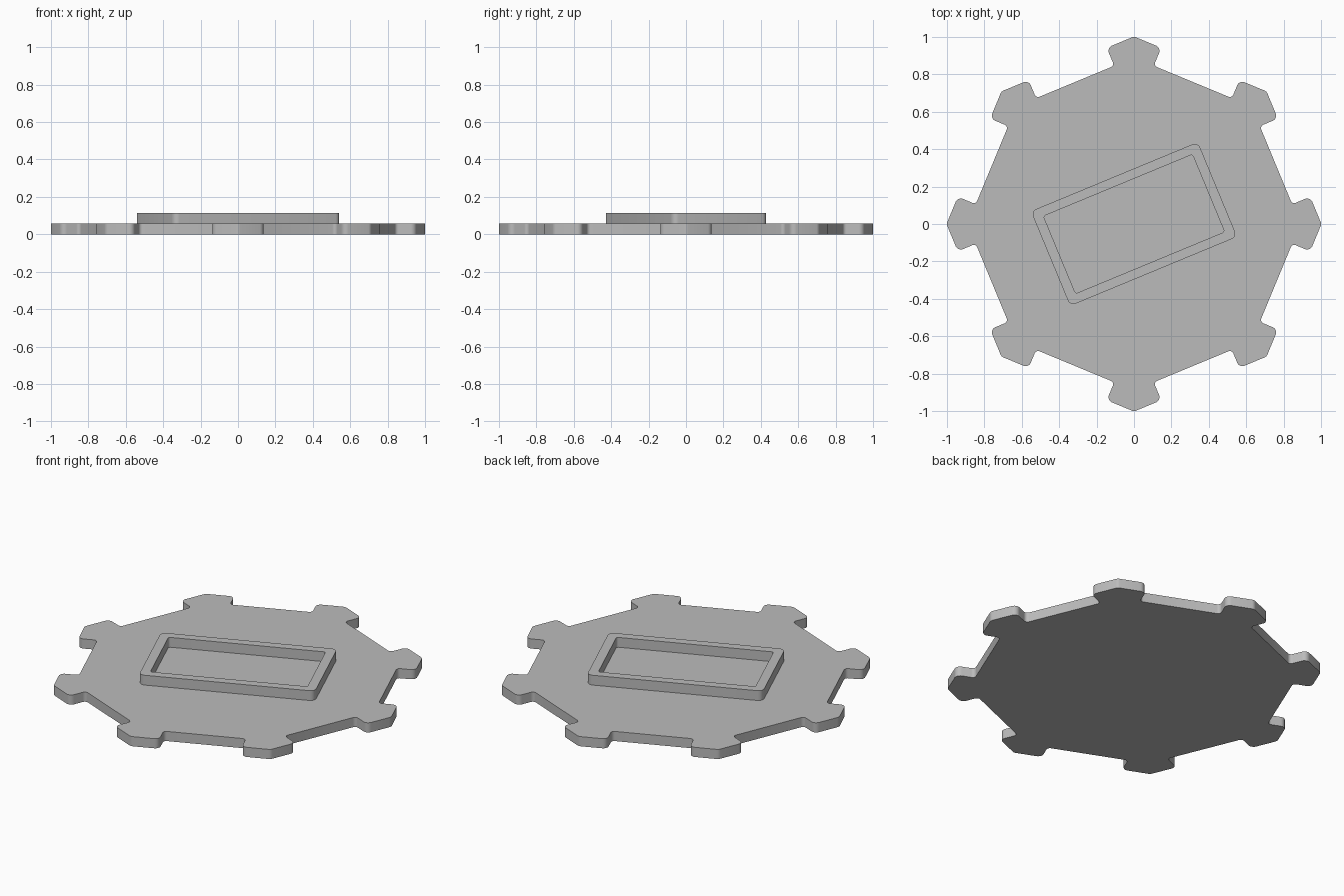
import bpy, bmesh, math
from mathutils import Vector, Matrix

if "Cube" in bpy.data.objects:
    bpy.data.objects.remove(bpy.data.objects["Cube"])

PLATE_TOP, FRAME_TOP = 0.057, 0.115
TILT = math.radians(22.5)

grey = bpy.data.materials.new("plain_grey")
grey.diffuse_color = (0.5, 0.5, 0.5, 1)
grey.use_nodes = True
grey.node_tree.nodes["Principled BSDF"].inputs["Base Color"].default_value = grey.diffuse_color


def fillet(corners, steps=6):
    """Round each (x, y, radius) corner of a closed outline."""
    out = []
    for i, (x, y, r) in enumerate(corners):
        p = Vector((x, y))
        a = (Vector(corners[i - 1][:2]) - p).normalized()
        b = (Vector(corners[(i + 1) % len(corners)][:2]) - p).normalized()
        half = a.angle(b) / 2
        centre = p + (a + b).normalized() * (r / math.sin(half))
        start = p + a * (r / math.tan(half)) - centre
        end = p + b * (r / math.tan(half)) - centre
        turn = math.atan2(start.x * end.y - start.y * end.x, start.dot(end))
        for k in range(steps + 1):
            out.append(centre + Matrix.Rotation(turn * k / steps, 2) @ start)
    return out


def finish(name, bm):
    bmesh.ops.recalc_face_normals(bm, faces=bm.faces)
    mesh = bpy.data.meshes.new(name)
    bm.to_mesh(mesh)
    bm.free()
    mesh.materials.append(grey)
    obj = bpy.data.objects.new(name, mesh)
    bpy.context.collection.objects.link(obj)
    bpy.ops.object.select_all(action='DESELECT')
    obj.select_set(True)
    bpy.context.view_layer.objects.active = obj
    bpy.ops.object.shade_smooth_by_angle(angle=math.radians(30))
    return obj


# Octagonal plate: a rounded notch in the middle of every side
R, NOTCH_HALF, NOTCH_APOTHEM = 1.0025, 0.226, 0.822
apothem = R * math.cos(TILT)
corners = []
for i in range(8):
    ang = i * math.pi / 4
    corners.append((R * math.cos(ang), R * math.sin(ang), 0.03))
    n = Vector((math.cos(ang + TILT), math.sin(ang + TILT)))
    t = Vector((-n.y, n.x))
    for along, out, r in ((-1, apothem, 0.03), (-1, NOTCH_APOTHEM, 0.02),
                          (1, NOTCH_APOTHEM, 0.02), (1, apothem, 0.03)):
        p = n * out + t * along * NOTCH_HALF
        corners.append((p.x, p.y, r))
bm = bmesh.new()
base = bm.faces.new([bm.verts.new((p.x, p.y, 0)) for p in fillet(corners)])
top = bmesh.ops.extrude_face_region(bm, geom=[base], use_keep_orig=True)
bmesh.ops.translate(bm, vec=(0, 0, PLATE_TOP),
                    verts=[v for v in top["geom"] if isinstance(v, bmesh.types.BMVert)])
finish("notched_plate", bm)


# Raised rectangular frame, turned to line up with the plate sides
def rectangle(a, b, r):
    return fillet([(a, b, r), (-a, b, r), (-a, -b, r), (a, -b, r)])


outer, inner = rectangle(0.483, 0.274, 0.032), rectangle(0.431, 0.224, 0.012)
bm = bmesh.new()
rings = [[bm.verts.new((p.x, p.y, z)) for p in loop]
         for loop, z in ((outer, PLATE_TOP), (outer, FRAME_TOP),
                         (inner, FRAME_TOP), (inner, PLATE_TOP))]
for j, ring in enumerate(rings):
    nxt = rings[(j + 1) % 4]
    for i in range(len(ring)):
        k = (i + 1) % len(ring)
        bm.faces.new((ring[i], ring[k], nxt[k], nxt[i]))
frame = finish("raised_frame", bm)
frame.rotation_euler.z = TILT
